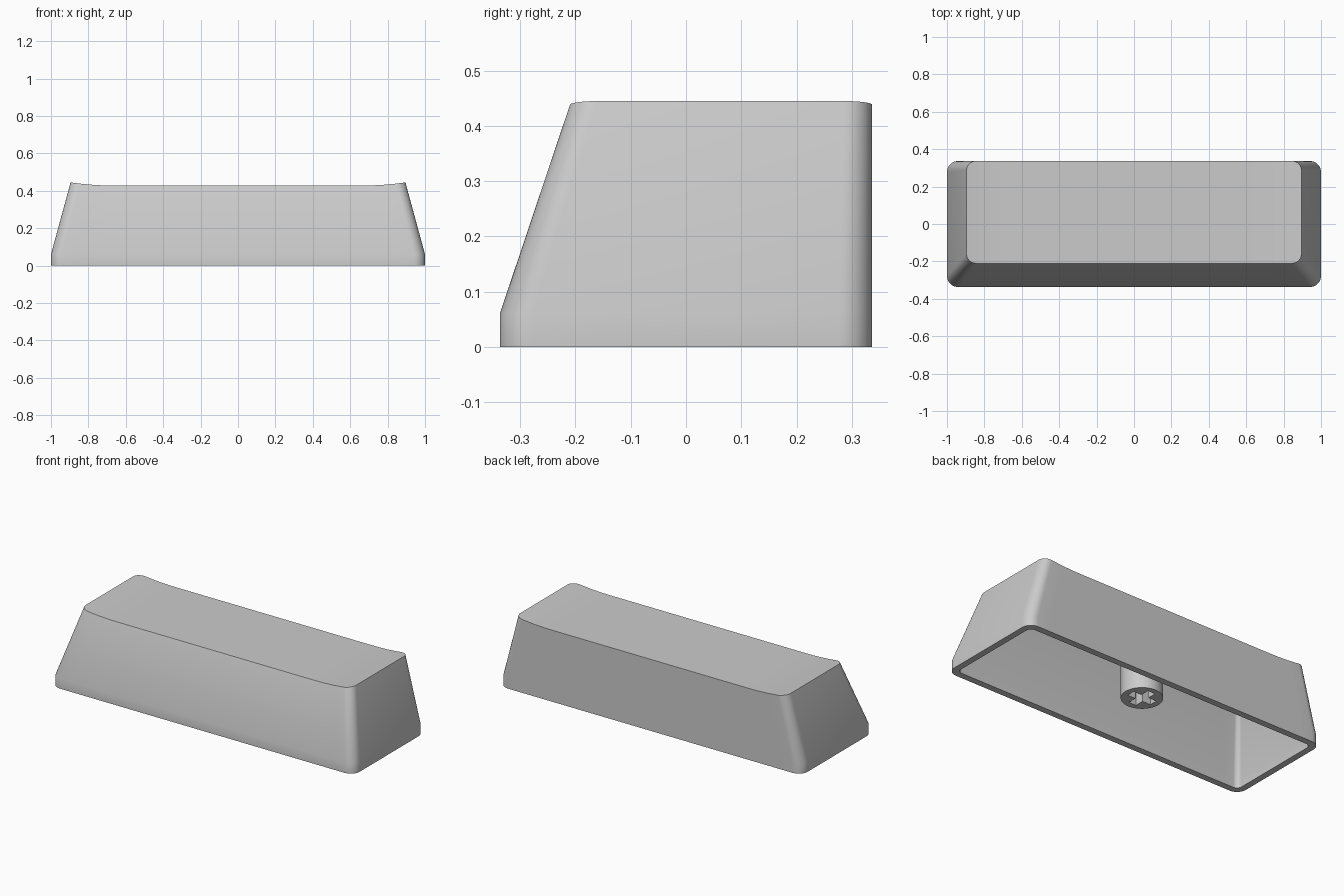
import bpy, bmesh
from math import sin, cos, pi

if "Cube" in bpy.data.objects:
    bpy.data.objects.remove(bpy.data.objects["Cube"])

CORNER = 10       # segments per rounded corner
SPAN = 24         # segments along the long straight sides


def dish(x):
    """Lift of the scooped top towards its two short ends."""
    return 0.0175 * max(0.0, (abs(x) - 0.66) / 0.235) ** 2


def ring(bm, w, y0, y1, r, z, lift=lambda x: 0.0):
    """Rounded rectangle as matching front and back rows, left to right."""
    arc = [i * pi / 2 / CORNER for i in range(CORNER + 1)]
    left = [(-w + r - r * cos(a), r - r * sin(a)) for a in arc]
    mid = [((w - r) * (2 * i / SPAN - 1), 0) for i in range(1, SPAN)]
    right = [(-x, d) for x, d in reversed(left)]
    row = left + mid + right
    front = [bm.verts.new((x, y0 + d, z + lift(x))) for x, d in row]
    back = [bm.verts.new((x, y1 - d, z + lift(x))) for x, d in row]
    return front, back


def bridge(bm, a, b):
    la, lb = a[0] + a[1][::-1], b[0] + b[1][::-1]
    n = len(la)
    for i in range(n):
        j = (i + 1) % n
        bm.faces.new((la[i], la[j], lb[j], lb[i]))


def cap(bm, r):
    front, back = r
    for i in range(len(front) - 1):
        bm.faces.new((front[i], front[i + 1], back[i + 1], back[i]))


def finish(bm, name):
    bmesh.ops.recalc_face_normals(bm, faces=bm.faces)
    mesh = bpy.data.meshes.new(name)
    bm.to_mesh(mesh)
    bm.free()
    obj = bpy.data.objects.new(name, mesh)
    bpy.context.collection.objects.link(obj)
    bpy.ops.object.select_all(action='DESELECT')
    obj.select_set(True)
    bpy.context.view_layer.objects.active = obj
    bpy.ops.object.shade_smooth_by_angle(angle=pi / 6)
    return obj


# Hollow cap: inner roof, down the inside, across the rim, up the outside, dished top
bm = bmesh.new()
rings = [
    ring(bm, 0.855, -0.165, 0.298, 0.025, 0.375),
    ring(bm, 0.962, -0.298, 0.298, 0.03, 0.05),
    ring(bm, 0.962, -0.298, 0.298, 0.03, 0.0),
    ring(bm, 1.0, -0.337, 0.337, 0.06, 0.0),
    ring(bm, 1.0, -0.337, 0.337, 0.06, 0.06),
    ring(bm, 0.895, -0.21, 0.337, 0.05, 0.4275, dish),
]
for a, b in zip(rings, rings[1:]):
    bridge(bm, a, b)
cap(bm, rings[0])
cap(bm, rings[-1])
finish(bm, "keycap_shell")

# Round stem with a cross-shaped socket
STEM_Y, STEM_R, Z0, Z1, SOCKET = 0.065, 0.112, 0.035, 0.38, 0.19
L, T = 0.078, 0.024
quarter = [(L, -T), (L, T), (T, T)]
cross = []
for c, s in ((1, 0), (0, 1), (-1, 0), (0, -1)):
    cross += [(x * c - y * s, x * s + y * c) for x, y in quarter]
circle = [(STEM_R * cos(2 * pi * i / 48), STEM_R * sin(2 * pi * i / 48)) for i in range(48)]


def loop(bm, pts):
    vs = [bm.verts.new((x, y + STEM_Y, Z0)) for x, y in pts]
    return [bm.edges.new((v, vs[(i + 1) % len(vs)])) for i, v in enumerate(vs)]


bm = bmesh.new()
loops = [(loop(bm, circle), Z1), (loop(bm, cross), SOCKET)]
bmesh.ops.triangle_fill(bm, use_beauty=True, edges=loops[0][0] + loops[1][0], normal=(0, 0, -1))
for edges, top in loops:
    geom = bmesh.ops.extrude_edge_only(bm, edges=edges)["geom"]
    verts = [g for g in geom if isinstance(g, bmesh.types.BMVert)]
    for v in verts:
        v.co.z = top
    rim = [g for g in geom if isinstance(g, bmesh.types.BMEdge)
           and all(v.co.z == verts[0].co.z for v in g.verts)]
    bmesh.ops.triangle_fill(bm, use_beauty=True, edges=rim)
finish(bm, "stem")
